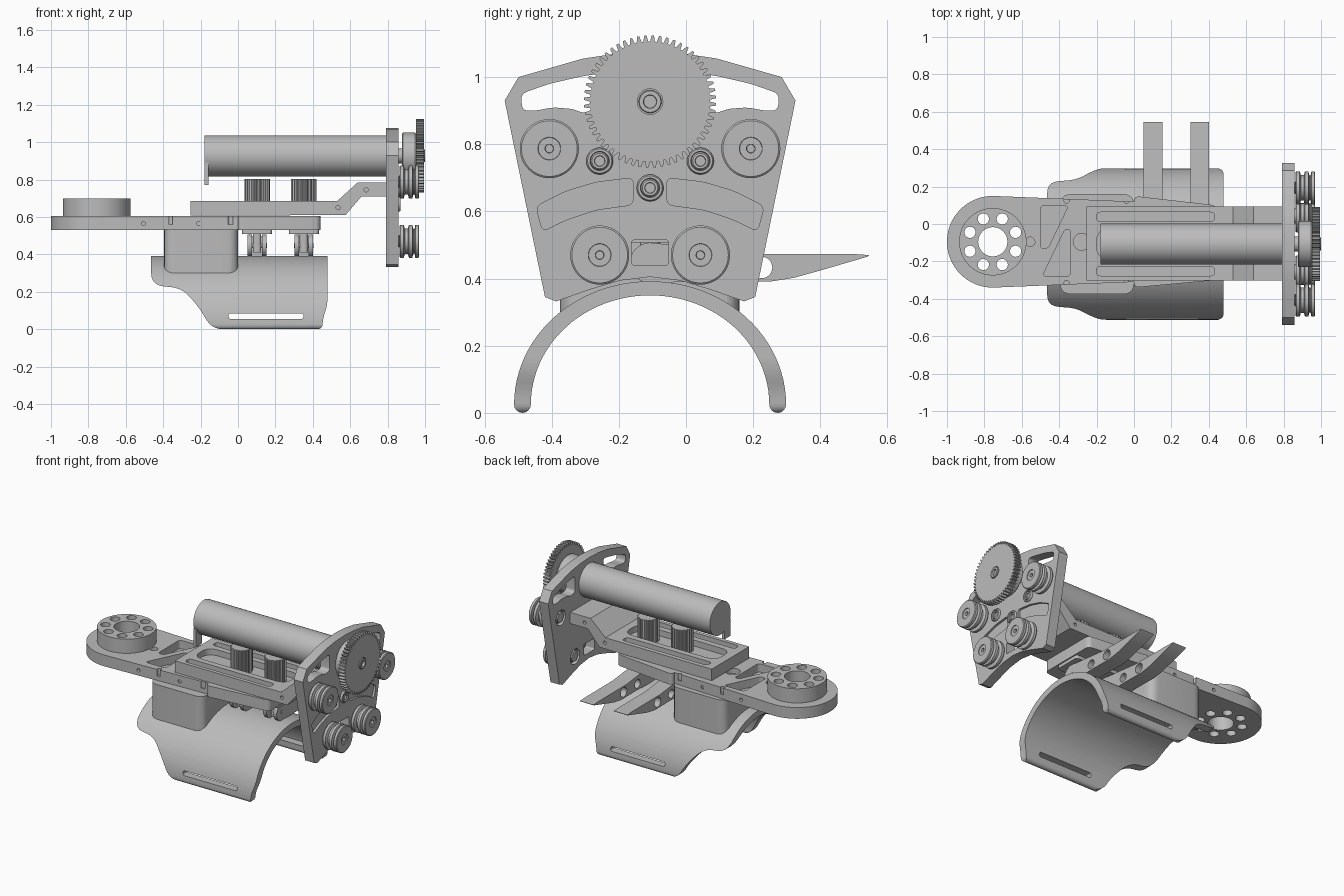
import bpy, bmesh, math
from math import sin, cos, pi, radians
from mathutils import Vector

cube = bpy.data.objects.get("Cube")
if cube:
    bpy.data.objects.remove(cube, do_unlink=True)

grey = bpy.data.materials.new("plain grey")
grey.use_nodes = True
GREY = (0.5, 0.5, 0.5, 1)
grey.diffuse_color = GREY
grey.node_tree.nodes["Principled BSDF"].inputs["Base Color"].default_value = GREY

MID = -0.107    # y of the main axis


# ---------- helpers ----------
def finish(name, bm):
    bmesh.ops.recalc_face_normals(bm, faces=bm.faces)
    mesh = bpy.data.meshes.new(name)
    bm.to_mesh(mesh)
    bm.free()
    mesh.materials.append(grey)
    ob = bpy.data.objects.new(name, mesh)
    bpy.context.collection.objects.link(ob)
    return ob


def prism(name, pts, axis, a, b):
    """Extrude a 2D outline along an axis from a to b."""
    place = {"x": lambda p, t: (t, p[0], p[1]),
             "y": lambda p, t: (p[0], t, p[1]),
             "z": lambda p, t: (p[0], p[1], t)}[axis]
    bm = bmesh.new()
    low = [bm.verts.new(place(p, a)) for p in pts]
    high = [bm.verts.new(place(p, b)) for p in pts]
    bm.faces.new(low)
    bm.faces.new(high)
    n = len(pts)
    for i in range(n):
        j = (i + 1) % n
        bm.faces.new((low[i], low[j], high[j], high[i]))
    return finish(name, bm)


def lathe(name, profile, y, z, n=48):
    """Turn an (x, radius) profile round an axis parallel to x."""
    bm = bmesh.new()
    rings = [[bm.verts.new((x, y + r * cos(2 * pi * k / n), z + r * sin(2 * pi * k / n)))
              for k in range(n)] for x, r in profile]
    for p, q in zip(rings, rings[1:]):
        for k in range(n):
            bm.faces.new((p[k], p[(k + 1) % n], q[(k + 1) % n], q[k]))
    bm.faces.new(rings[0])
    bm.faces.new(rings[-1])
    return finish(name, bm)


def circle(u, v, r, n=32):
    return [(u + r * cos(2 * pi * k / n), v + r * sin(2 * pi * k / n)) for k in range(n)]


def rounded(pts, r, steps=5):
    """Round the corners of an outline."""
    out = []
    for i, p in enumerate(pts):
        p = Vector(p)
        a, b = Vector(pts[i - 1]) - p, Vector(pts[(i + 1) % len(pts)]) - p
        d = min(r, a.length * 0.45, b.length * 0.45)
        s, e = p + a.normalized() * d, p + b.normalized() * d
        for k in range(steps + 1):
            t = k / steps
            out.append(tuple(s * (1 - t) ** 2 + p * (2 * t * (1 - t)) + e * t * t))
    return out


def rect(u0, u1, v0, v1, r=0.0):
    pts = [(u0, v0), (u1, v0), (u1, v1), (u0, v1)]
    return rounded(pts, r) if r else pts


def boolean(ob, cutters, operation="DIFFERENCE"):
    for c in cutters:
        m = ob.modifiers.new("cut", "BOOLEAN")
        m.operation, m.solver, m.object = operation, "EXACT", c
    dg = bpy.context.evaluated_depsgraph_get()
    mesh = bpy.data.meshes.new_from_object(ob.evaluated_get(dg))
    ob.modifiers.clear()
    ob.data = mesh
    for c in cutters:
        bpy.data.objects.remove(c, do_unlink=True)


def cut(ob, *specs):
    boolean(ob, [prism("cutter", *s) for s in specs])


def mirror(pts, s):
    return [(MID + s * u, v) for u, v in pts]


# ---------- arm cuff ----------
def arch(ry, rz, rev=False):
    pts = [(MID + ry * cos(pi * k / 48), 0.025 + rz * sin(pi * k / 48)) for k in range(49)]
    return pts[::-1] if rev else pts


def foot(y, start):
    return [(y + 0.025 * cos(start + pi * k / 8), 0.025 + 0.025 * sin(start + pi * k / 8))
            for k in range(1, 8)]


cuff = prism("arm_cuff", arch(0.405, 0.367) + foot(MID - 0.38, pi)
             + arch(0.355, 0.325, True) + foot(MID + 0.38, pi), "x", -0.6, 0.6)
side = rounded([(-0.14, 0), (0.45, 0), (0.455, 0.06), (0.478, 0.13), (0.478, 0.5),
                (-0.465, 0.5), (-0.465, 0.235), (-0.3, 0.22), (-0.21, 0.12)], 0.07)
boolean(cuff, [prism("cutter", [(x, max(z, -0.01)) for x, z in side], "y", -1, 1)], "INTERSECT")
cut(cuff, (rect(-0.05, 0.35, 0.055, 0.085, 0.012), "y", -1, 1),
    *[(circle(x, MID, 0.03), "z", 0.2, 0.45) for x in (-0.3, -0.1)])

post = prism("cuff_post", rect(-0.395, 0.0, -0.375, 0.16, 0.06), "z", 0.15, 0.532)
cut(post, (arch(0.375, 0.345), "x", -1, 1),
    *[(circle(x, MID, 0.03), "z", 0.2, 0.45) for x in (-0.3, -0.1)])

# ---------- base plate and bolt ring ----------
RX, RY = -0.755, -0.095
end = [(RX + 0.245 * cos(a), RY + 0.245 * sin(a)) for a in [pi / 2 + pi * k / 32 for k in range(33)]]
base = prism("base_plate", end + rounded([(0, -0.34), (0.44, -0.3), (0.44, 0.1), (0, 0.15)], 0.03),
             "z", 0.53, 0.605)
ring = prism("bolt_ring", circle(RX, RY, 0.18, 64), "z", 0.6, 0.7)
holes = [(circle(RX, RY, 0.078, 48), "z", 0.4, 0.8)]
for k in range(8):
    a = radians(22.5 + 45 * k)
    holes.append((circle(RX + 0.132 * cos(a), RY + 0.132 * sin(a), 0.03, 24), "z", 0.4, 0.8))
cut(ring, *holes)
cut(base, *holes,
    (rounded([(-0.5, 0.1), (-0.35, 0.1), (-0.46, -0.13), (-0.5, -0.13)], 0.025), "z", 0.55, 0.7),
    (rounded([(-0.34, -0.28), (-0.34, -0.03), (-0.37, -0.03), (-0.49, -0.28)], 0.025), "z", 0.55, 0.7),
    (circle(-0.555, RY, 0.025), "z", 0.56, 0.7),
    (circle(-0.28, RY, 0.045), "z", 0.57, 0.7),
    *[(circle(x, RY + s * 0.22, 0.014, 16), "z", 0.56, 0.7) for x in (-0.36, -0.04) for s in (-1, 1)],
    *[(circle(x, 0.565, 0.011, 16), "y", *r) for x in (-0.505, -0.21) for r in ((-0.4, -0.31), (0.12, 0.2))])

# ---------- sliding plate with raised arm ----------
slide = prism("sliding_plate", [(-0.255, 0.608), (0.575, 0.61), (0.66, 0.71), (0.795, 0.71),
              (0.795, 0.785), (0.64, 0.785), (0.53, 0.685), (-0.255, 0.685)], "y", MID - 0.195, MID + 0.2)
cut(slide, (rect(-0.2, 0.48, MID - 0.08, MID + 0.08, 0.07), "z", 0.645, 0.75),
    *[(rect(-0.2, 0.43, MID + s * 0.145 - 0.025, MID + s * 0.145 + 0.025, 0.024), "z", 0.645, 0.75)
      for s in (-1, 1)],
    *[(circle(x, z, 0.011, 16), "y", *r) for x, z in ((0.535, 0.65), (0.685, 0.745))
      for r in ((-0.4, -0.28), (0.07, 0.2))])

# ---------- clamp knobs and levers ----------
for i, x in enumerate((0.102, 0.352), 1):
    knurl = [(x + r * cos(pi * k / 36), MID + r * sin(pi * k / 36))
             for k in range(72) for r in [0.068 if k % 4 < 2 else 0.062]]
    prism(f"clamp_knob_{i}", knurl, "z", 0.64, 0.803)
    prism(f"clamp_washer_{i}", rect(x - 0.08, x + 0.08, MID - 0.09, MID + 0.09, 0.02), "z", 0.508, 0.535)
    prism(f"clamp_stem_{i}", rect(x - 0.022, x + 0.022, MID - 0.03, MID + 0.03, 0.02), "z", 0.41, 0.52)
    cam = [(MID + 0.06 * cos(a), 0.447 + 0.06 * sin(a))
           for a in [radians(80 + 190 * k / 16) for k in range(17)]]
    lever = prism(f"cam_lever_{i}", cam + [(0.1, 0.393), (0.25, 0.391), (0.32, 0.402), (0.4, 0.424),
                  (0.54, 0.465), (0.545, 0.47), (0.5, 0.473), (0.2, 0.474)], "x", x - 0.05, x + 0.05)
    cut(lever, (rect(x - 0.026, x + 0.026, -0.3, -0.02), "z", 0.3, 0.6),
        (circle(0.225, 0.433, 0.032), "x", -1, 1), (circle(0.08, 0.433, 0.028), "x", -1, 1))
    prism(f"lever_pin_{i}", circle(MID, 0.447, 0.014, 16), "x", x - 0.052, x + 0.052)

# ---------- end plate ----------
half = [(0.18, 0.367), (0.28, 0.332), (0.313, 0.345), (0.433, 0.93), (0.392, 1.0), (0.2, 1.055)]
outline = mirror([(0.0, 0.405), (0.09, 0.394)] + half + [(0.1, 1.07)], 1) \
    + mirror([(0.0, 1.075)], 1) + mirror(([(0.09, 0.394)] + half + [(0.1, 1.07)])[::-1], -1)
plate = prism("end_plate", outline, "x", 0.79, 0.857)
ROLLERS = [(MID + s * u, z) for s in (-1, 1) for u, z in ((0.3, 0.787), (0.15, 0.47))]
slot = [(0.385, 0.95), (0.38, 0.9), (0.34, 0.9), (0.29, 0.91), (0.23, 0.905),
        (0.2, 0.893), (0.15, 0.9), (0.15, 1.01), (0.2, 1.003), (0.3, 0.98)]
groove = [(0.05, 0.62), (0.16, 0.605), (0.25, 0.575), (0.32, 0.54),
          (0.34, 0.615), (0.25, 0.66), (0.16, 0.687), (0.05, 0.7)]
pockets = []
for s in (-1, 1):
    pockets += [(rounded(mirror(slot, s), 0.02), "x", 0.7, 0.9),
                (rounded(mirror(groove, s), 0.02), "x", 0.842, 0.9)]
cut(plate, *pockets, (rect(MID - 0.055, MID + 0.055, 0.44, 0.515, 0.01), "x", 0.7, 0.9),
    *[(circle(y, z, 0.05), "x", 0.7, 0.815) for y, z in ROLLERS])

# ---------- rollers with nuts behind ----------
spool = [(0.83, 0.03), (0.862, 0.03), (0.864, 0.084), (0.869, 0.088), (0.886, 0.088), (0.892, 0.068),
         (0.908, 0.068), (0.914, 0.088), (0.932, 0.088), (0.938, 0.066), (0.944, 0.066),
         (0.948, 0.088), (0.964, 0.088), (0.968, 0.083), (0.968, 0.034), (0.963, 0.033),
         (0.963, 0.013), (0.945, 0.012)]
for i, (y, z) in enumerate(ROLLERS, 1):
    lathe(f"roller_{i}", spool, y, z)
    prism(f"roller_nut_{i}", circle(y, z, 0.036, 6), "x", 0.792, 0.82)

# ---------- socket bolts on the end plate ----------
for i, (u, z) in enumerate(((-0.15, 0.75), (0.15, 0.75), (0, 0.67)), 1):
    lathe(f"socket_bolt_{i}", [(0.84, 0.04), (0.864, 0.04), (0.87, 0.036), (0.87, 0.029),
                               (0.86, 0.027), (0.866, 0.023), (0.866, 0.016), (0.85, 0.014)], MID + u, z, 32)

# ---------- motor, hub and gear ----------
GZ = 0.927
lathe("motor_tube", [(-0.178, 0.11), (0.795, 0.11)], MID, GZ, 64)
prism("motor_tab", rect(MID - 0.108, MID - 0.045, 0.77, 0.89), "x", -0.178, -0.158)
lathe("gear_hub", [(0.85, 0.04), (0.876, 0.04), (0.876, 0.118), (0.882, 0.124),
                   (0.945, 0.124), (0.953, 0.118)], MID, GZ)
TEETH = 56
teeth = []
for k in range(TEETH):
    for f, r in ((0, 0.179), (0.28, 0.179), (0.46, 0.197), (0.78, 0.197)):
        a = 2 * pi * (k + f) / TEETH
        teeth.append((MID + r * cos(a), GZ + r * sin(a)))
gear = prism("drive_gear", teeth, "x", 0.952, 0.995)
cut(gear, (circle(MID, GZ, 0.038), "x", 0.985, 1.1))
lathe("gear_screw", [(0.95, 0.034), (0.998, 0.034), (1.0, 0.032), (1.0, 0.02), (0.975, 0.018)], MID, GZ, 32)

# ---------- smooth round surfaces, keep edges sharp ----------
bpy.ops.object.select_all(action="DESELECT")
for ob in bpy.context.scene.objects:
    if ob.type == "MESH":
        ob.select_set(True)
        bpy.context.view_layer.objects.active = ob
bpy.ops.object.shade_smooth_by_angle(angle=radians(30))
